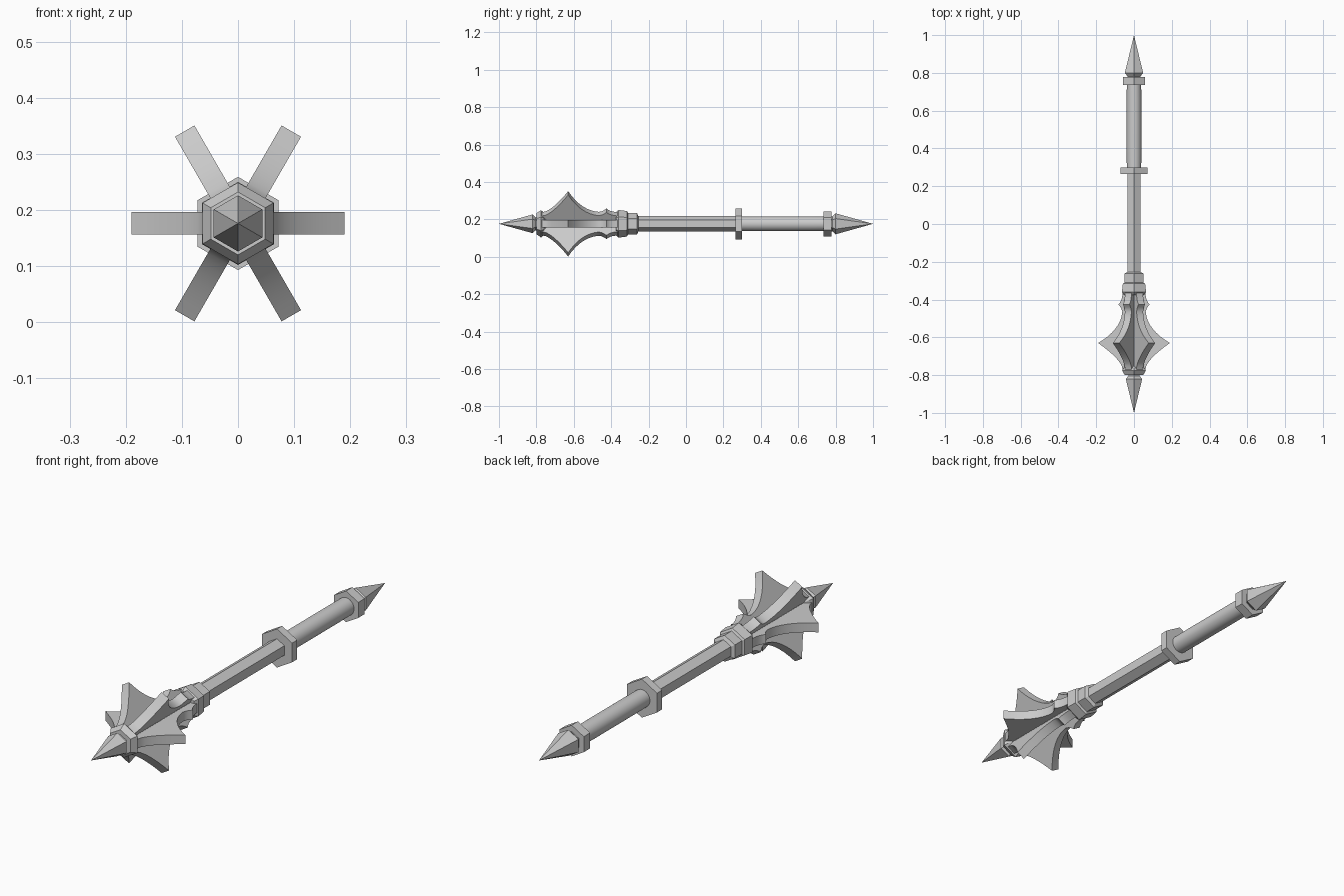
import bpy, bmesh, math
from mathutils import Matrix, Vector

cube = bpy.data.objects.get("Cube")
if cube:
    bpy.data.objects.remove(cube, do_unlink=True)

AXIS_Z = 0.176

steel = bpy.data.materials.new("grey steel")
steel.use_nodes = True
steel.diffuse_color = (0.6, 0.6, 0.6, 1)
steel.node_tree.nodes["Principled BSDF"].inputs["Base Color"].default_value = (0.6, 0.6, 0.6, 1)


def finish(name, bm, smooth=False):
    bmesh.ops.recalc_face_normals(bm, faces=bm.faces)
    mesh = bpy.data.meshes.new(name)
    bm.to_mesh(mesh)
    bm.free()
    mesh.materials.append(steel)
    ob = bpy.data.objects.new(name, mesh)
    ob.location.z = AXIS_Z
    bpy.context.collection.objects.link(ob)
    if smooth:
        bpy.ops.object.select_all(action='DESELECT')
        ob.select_set(True)
        bpy.context.view_layer.objects.active = ob
        bpy.ops.object.shade_smooth_by_angle(angle=math.radians(25))
    return ob


def turned(name, profile, sides=6, smooth=False):
    """Solid along y from (y, corner radius) pairs; radius 0 makes a point."""
    bm = bmesh.new()
    rings = []
    for y, r in profile:
        if r == 0:
            rings.append([bm.verts.new((0, y, 0))])
            continue
        angles = [math.tau * i / sides + math.pi / 2 for i in range(sides)]
        rings.append([bm.verts.new((r * math.cos(a), y, r * math.sin(a))) for a in angles])
    for a, b in zip(rings, rings[1:]):
        for i in range(sides):
            j = (i + 1) % sides
            quad = [a[i % len(a)], a[j % len(a)], b[j % len(b)], b[i % len(b)]]
            bm.faces.new(list(dict.fromkeys(quad)))
    for ring in (rings[0], rings[-1]):
        if len(ring) > 1:
            bm.faces.new(ring)
    return finish(name, bm, smooth)


def bend(p0, p1, p2, steps=8):
    """Curved edge through a quadratic control point."""
    p0, p1, p2 = Vector(p0), Vector(p1), Vector(p2)
    ts = [i / steps for i in range(steps + 1)]
    return [p0 * (1 - t) ** 2 + p1 * 2 * t * (1 - t) + p2 * t * t for t in ts]


# Shaft, grip and their rings
turned("shaft", [(-0.79, 0.041), (0.28, 0.041)])
turned("grip", [(0.28, 0.038), (0.39, 0.039), (0.65, 0.039), (0.75, 0.038)], 32, True)
turned("grip_guard", [(0.265, 0.083), (0.30, 0.083)])
turned("pommel_ring", [(0.735, 0.067), (0.778, 0.067)])
turned("pommel_neck", [(0.77, 0.04), (0.79, 0.04)])
turned("pommel_spike", [(0.782, 0.04), (0.80, 0.056), (1.0, 0)])

# Head spike and collars
turned("head_spike", [(-1.0, 0), (-0.82, 0.05), (-0.805, 0.035), (-0.78, 0.035)])
turned("head_front_collar", [(-0.80, 0.056), (-0.775, 0.073), (-0.762, 0.062), (-0.75, 0.041)])
turned("head_rear_collar", [(-0.375, 0.062), (-0.36, 0.074), (-0.315, 0.068), (-0.31, 0.057),
                            (-0.262, 0.057), (-0.255, 0.041)])

# Six flanges with a concave blade and a small rear barb
outline = [Vector((-0.77, 0.0)), Vector((-0.77, 0.06))]
outline += bend((-0.75, 0.065), (-0.70, 0.09), (-0.63, 0.19))
outline += bend((-0.63, 0.19), (-0.56, 0.07), (-0.465, 0.062))[1:]
outline += bend((-0.45, 0.066), (-0.44, 0.07), (-0.425, 0.083), 3)
outline += bend((-0.425, 0.083), (-0.41, 0.063), (-0.36, 0.06), 5)[1:]
outline.append(Vector((-0.355, 0.0)))

for k in range(6):
    bm = bmesh.new()
    face = bm.faces.new([bm.verts.new((p.y, p.x, -0.02)) for p in outline])
    out = bmesh.ops.extrude_face_region(bm, geom=[face])
    top = [v for v in out["geom"] if isinstance(v, bmesh.types.BMVert)]
    bmesh.ops.translate(bm, verts=top, vec=(0, 0, 0.04))
    bm.transform(Matrix.Rotation(math.tau * k / 6, 4, 'Y'))
    finish(f"flange_{k + 1}", bm, True)
